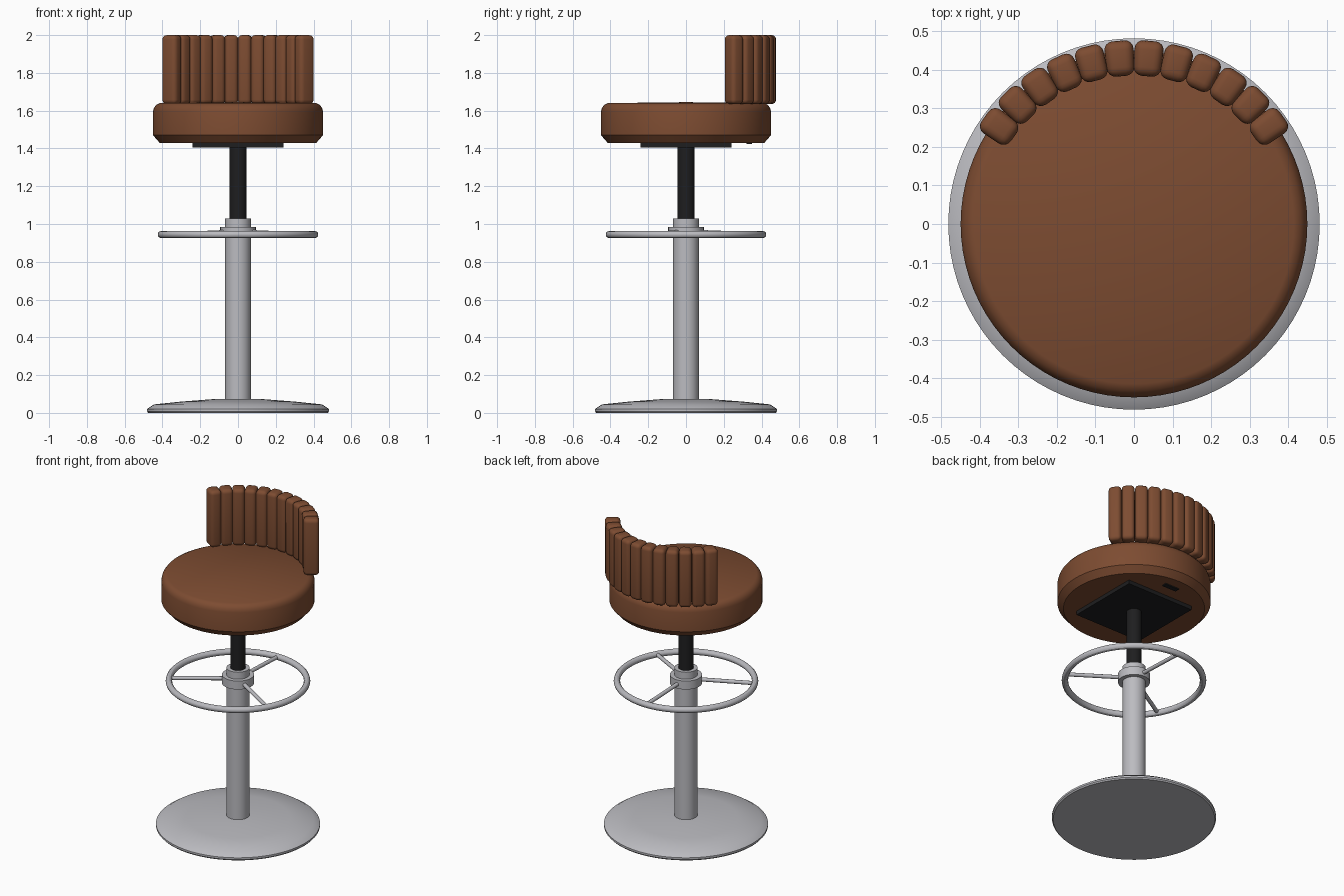
import bpy, bmesh, math
from mathutils import Vector, Matrix

cube = bpy.data.objects.get("Cube")
if cube:
    bpy.data.objects.remove(cube, do_unlink=True)


def material(name, r, g, b):
    m = bpy.data.materials.new(name)
    m.use_nodes = True
    m.diffuse_color = (r, g, b, 1)
    m.node_tree.nodes["Principled BSDF"].inputs["Base Color"].default_value = (r, g, b, 1)
    return m


leather = material("brown leather", 0.205, 0.072, 0.031)
metal = material("brushed metal", 0.50, 0.50, 0.53)
black = material("black steel", 0.013, 0.013, 0.014)


def finish(bm, name, mat, angle=30):
    bmesh.ops.recalc_face_normals(bm, faces=bm.faces)
    mesh = bpy.data.meshes.new(name)
    bm.to_mesh(mesh)
    bm.free()
    mesh.materials.append(mat)
    ob = bpy.data.objects.new(name, mesh)
    bpy.context.collection.objects.link(ob)
    bpy.ops.object.select_all(action="DESELECT")
    ob.select_set(True)
    bpy.context.view_layer.objects.active = ob
    bpy.ops.object.shade_smooth_by_angle(angle=math.radians(angle))
    return ob


def lathe(name, mat, profile, steps=64, closed=False):
    """Spin a (radius, height) profile around the z axis."""
    bm = bmesh.new()
    verts = [bm.verts.new((r, 0, z)) for r, z in profile]
    edges = [bm.edges.new(pair) for pair in zip(verts, verts[1:])]
    if closed:
        edges.append(bm.edges.new((verts[-1], verts[0])))
    bmesh.ops.spin(bm, geom=verts + edges, cent=(0, 0, 0), axis=(0, 0, 1),
                   angle=math.tau, steps=steps, use_duplicate=False)
    bmesh.ops.remove_doubles(bm, verts=bm.verts, dist=0.0002)
    return finish(bm, name, mat)


def cylinder(name, mat, radius, low, high):
    return lathe(name, mat, [(0, low), (radius, low), (radius, high), (0, high)], 40)


def box(name, mat, size, centre):
    bm = bmesh.new()
    bmesh.ops.create_cube(bm, matrix=Matrix.Translation(centre) @ Matrix.Diagonal((*size, 1)))
    return finish(bm, name, mat)


# Base and column
lathe("base", metal, [(0, 0), (0.475, 0), (0.482, 0.008), (0.482, 0.02), (0.445, 0.045),
                      (0.30, 0.06), (0.13, 0.073), (0, 0.075)], 80)
cylinder("column", metal, 0.068, 0.06, 1.03)
cylinder("gas_lift", black, 0.045, 1.0, 1.42)

# Footrest: collar, ring and three spokes
cylinder("footrest_collar", metal, 0.094, 0.93, 0.985)
RING, TUBE, RING_Z = 0.406, 0.019, 0.944
circle = [math.tau * i / 12 for i in range(12)]
lathe("footrest_ring", metal, [(RING + TUBE * math.cos(a), RING_Z + TUBE * math.sin(a))
                               for a in circle], 72, closed=True)
for number, degrees in enumerate((90, 210, 330), 1):
    a = math.radians(degrees)
    start = Vector((0.06 * math.cos(a), 0.06 * math.sin(a), 0.957))
    end = Vector((RING * math.cos(a), RING * math.sin(a), RING_Z))
    turn = (end - start).to_track_quat("Z", "Y").to_matrix().to_4x4()
    bm = bmesh.new()
    bmesh.ops.create_cone(bm, cap_ends=True, segments=14, radius1=0.012, radius2=0.012,
                          depth=(end - start).length,
                          matrix=Matrix.Translation((start + end) / 2) @ turn)
    finish(bm, f"footrest_spoke_{number}", metal)

# Seat cushion with its mounting plate and small latch underneath
lathe("seat", leather, [(0, 1.43), (0.415, 1.43), (0.45, 1.47), (0.45, 1.595), (0.445, 1.615),
                        (0.433, 1.631), (0.415, 1.64), (0, 1.645)], 80)
box("mounting_plate", black, (0.48, 0.48, 0.026), (0, 0, 1.418))
box("latch", black, (0.10, 0.03, 0.014), (0, 0.335, 1.43))

# Backrest: arc of padded upright rolls
COUNT, STEP = 12, 9.85
for i in range(COUNT):
    bm = bmesh.new()
    bmesh.ops.create_cube(bm, matrix=Matrix.Diagonal((0.077, 0.092, 0.365, 1)))
    for v in bm.verts:
        if v.co.y < 0:
            v.co.x *= 0.92
    bmesh.ops.bevel(bm, geom=bm.edges[:], offset=0.023, segments=4, profile=0.5, affect="EDGES")
    angle = math.radians((i - (COUNT - 1) / 2) * STEP)
    bm.transform(Matrix.Rotation(angle, 4, "Z") @ Matrix.Translation((0, 0.431, 1.8175)))
    finish(bm, f"backrest_pad_{i + 1}", leather, 40)
